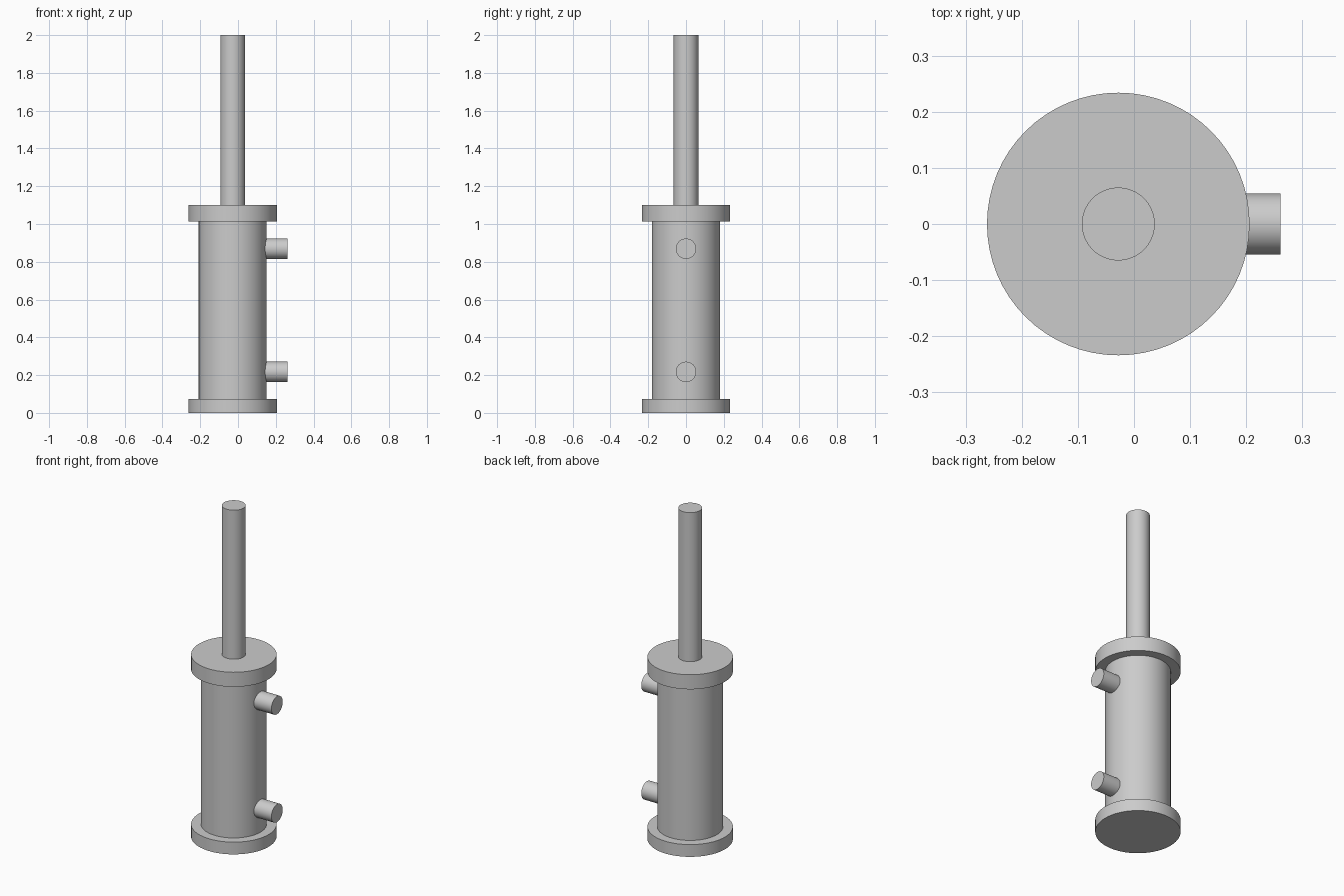
import bpy
import math

if "Cube" in bpy.data.objects:
    bpy.data.objects.remove(bpy.data.objects["Cube"])

AXIS_X = -0.028  # main axis is offset so the ports balance the overall width


def finish(name):
    obj = bpy.context.object
    obj.name = name
    bpy.ops.object.shade_smooth_by_angle(angle=math.radians(30))
    return obj


def upright_cylinder(name, radius, z0, z1):
    bpy.ops.mesh.primitive_cylinder_add(
        vertices=64, radius=radius, depth=z1 - z0,
        location=(AXIS_X, 0, (z0 + z1) / 2))
    return finish(name)


def side_port(name, z, radius=0.054, x0=0.11, x1=0.261):
    bpy.ops.mesh.primitive_cylinder_add(
        vertices=64, radius=radius, depth=x1 - x0,
        location=((x0 + x1) / 2, 0, z), rotation=(0, math.pi / 2, 0))
    return finish(name)


# Barrel with its end caps
upright_cylinder("bottom_cap", 0.234, 0.0, 0.074)
upright_cylinder("barrel", 0.180, 0.07, 1.02)
upright_cylinder("top_cap", 0.234, 1.012, 1.10)

# Piston rod, seated through the top cap
upright_cylinder("piston_rod", 0.065, 1.03, 2.0)

# Fluid ports on the right side
side_port("lower_port", 0.217)
side_port("upper_port", 0.869)
